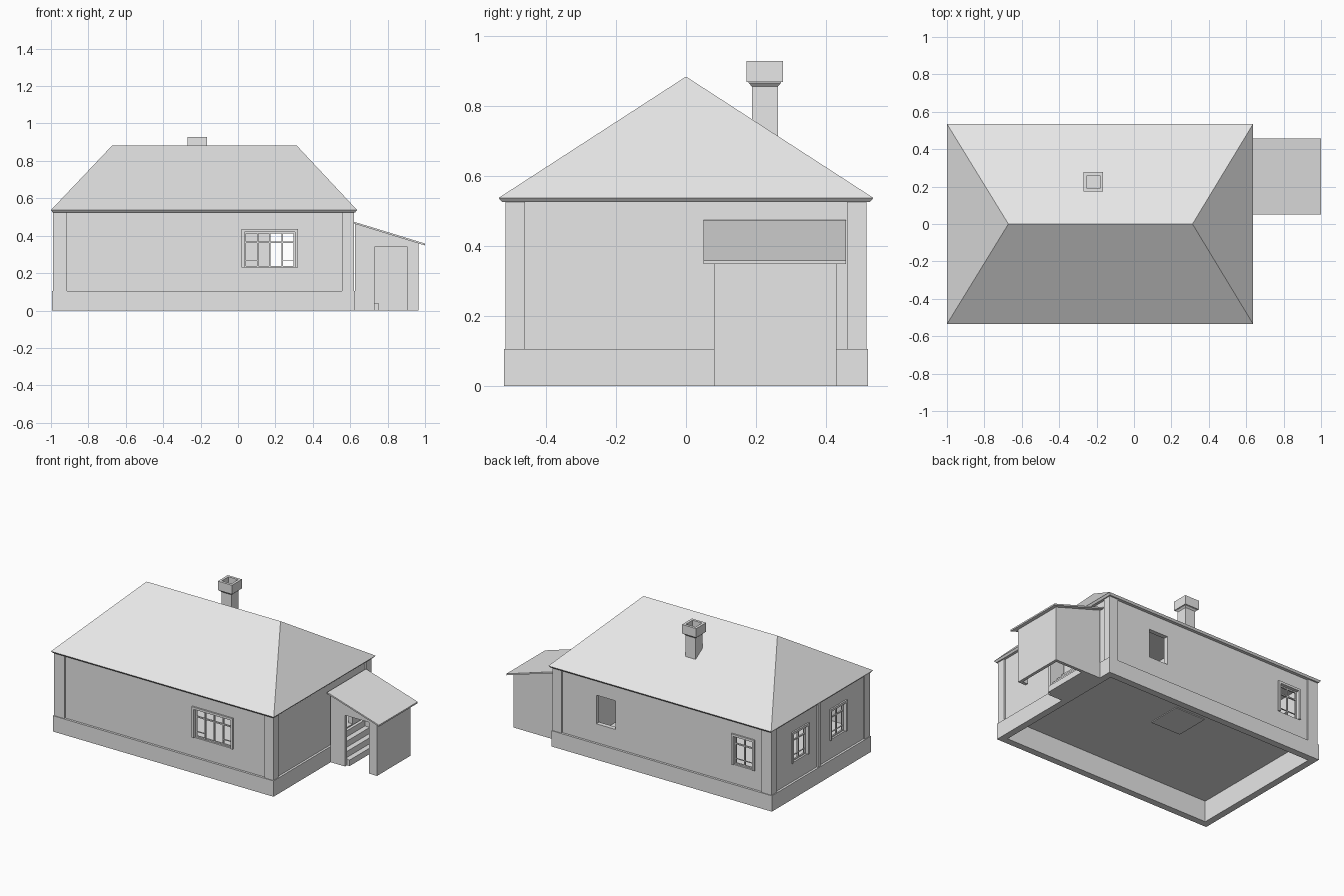
import bpy, bmesh

cube = bpy.data.objects.get("Cube")
if cube:
    bpy.data.objects.remove(cube, do_unlink=True)

grey = bpy.data.materials.new("plain_grey")
grey.use_nodes = True
grey.diffuse_color = (0.8, 0.8, 0.8, 1)
grey.node_tree.nodes["Principled BSDF"].inputs["Base Color"].default_value = (0.8, 0.8, 0.8, 1)


def mesh_object(name, verts, faces):
    mesh = bpy.data.meshes.new(name)
    mesh.from_pydata(verts, [], faces)
    bm = bmesh.new()
    bm.from_mesh(mesh)
    bmesh.ops.recalc_face_normals(bm, faces=bm.faces)
    bm.to_mesh(mesh)
    bm.free()
    mesh.materials.append(grey)
    obj = bpy.data.objects.new(name, mesh)
    bpy.context.collection.objects.link(obj)
    return obj


def loft(name, rings):
    """Join four-cornered rings, closing both ends."""
    verts = [v for ring in rings for v in ring]
    faces = [(0, 1, 2, 3), tuple(len(verts) - k for k in (1, 2, 3, 4))]
    for r in range(0, len(verts) - 4, 4):
        for i in range(4):
            j = (i + 1) % 4
            faces.append((r + i, r + j, r + 4 + j, r + 4 + i))
    return mesh_object(name, verts, faces)


def rect(x0, x1, y0, y1, z):
    return [(x0, y0, z), (x1, y0, z), (x1, y1, z), (x0, y1, z)]


def box(name, x0, x1, y0, y1, z0, z1):
    return loft(name, [rect(x0, x1, y0, y1, z0), rect(x0, x1, y0, y1, z1)])


def cut(obj, *bounds):
    """Subtract a box from an object."""
    cutter = box("cutter", *bounds)
    mod = obj.modifiers.new("cut", "BOOLEAN")
    mod.operation, mod.solver, mod.object = "DIFFERENCE", "EXACT", cutter
    bpy.context.view_layer.objects.active = obj
    bpy.ops.object.modifier_apply(modifier=mod.name)
    bpy.data.objects.remove(cutter, do_unlink=True)


# Main dimensions: outer wall planes and heights
WX0, WX1, WY = -0.98, 0.61, 0.505
T = 0.03
PLINTH, FLOOR, EAVE = 0.105, 0.14, 0.525
SILL, HEAD, TRANSOM = 0.23, 0.42, 0.365


def on_wall(side, u0, u1, d0, d1, z0, z1):
    """Bounds of a box placed along a wall, d measured outward from its face."""
    if side == "front":
        return u0, u1, -WY - d1, -WY - d0, z0, z1
    if side == "back":
        return u0, u1, WY + d0, WY + d1, z0, z1
    if side == "west":
        return WX0 - d1, WX0 - d0, u0, u1, z0, z1
    return WX1 + d0, WX1 + d1, u0, u1, z0, z1


# Plinth ring and walls
plinth = box("plinth", WX0 - 0.015, WX1 + 0.015, -WY - 0.015, WY + 0.015, 0, PLINTH)
cut(plinth, WX0 + T, WX1 - T, -WY + T, WY - T, -1, 1)
walls = box("walls", WX0, WX1, -WY, WY, PLINTH, EAVE)
cut(walls, WX0 + T, WX1 - T, -WY + T, WY - T, -1, 1)
box("floor", WX0 + T, WX1 - T, -WY + T, WY - T, FLOOR, FLOOR + 0.015)

# Openings: side, start, end, number of lights (0 leaves it bare)
openings = [
    ("front", 0.035, 0.305, 4),
    ("back", 0.165, 0.305, 0),
    ("back", -0.845, -0.705, 2),
    ("west", 0.13, 0.28, 2),
    ("west", -0.27, -0.12, 2),
]
for side, a, b, lights in openings:
    cut(walls, *on_wall(side, a, b, -0.1, 0.1, SILL, HEAD))
    if not lights:
        continue
    name = side + "_window"
    # Raised surround on top and both sides
    box(name + "_head", *on_wall(side, a - 0.015, b + 0.015, 0, 0.01, HEAD, HEAD + 0.015))
    for u in (a - 0.015, b):
        box(name + "_jamb", *on_wall(side, u, u + 0.015, 0, 0.01, SILL, HEAD))
    # Frame, mullions and transom
    for z in (SILL, TRANSOM - 0.004, HEAD - 0.008):
        box(name + "_rail", *on_wall(side, a, b, -0.022, -0.012, z, z + 0.008))
    for i in range(lights + 1):
        u = a + (b - a - 0.008) * i / lights
        box(name + "_mullion", *on_wall(side, u, u + 0.008, -0.021, -0.011, SILL, HEAD))
    for u, v in ((a, a + (b - a) / lights), (b - (b - a) / lights, b)):
        box(name + "_glazing_bar", *on_wall(side, u, v, -0.02, -0.013, 0.264, 0.268))

# House door inside the porch
cut(walls, *on_wall("east", 0.17, 0.33, -0.1, 0.1, FLOOR + 0.015, 0.42))

# Corner pilasters, the middle strip on the west wall
for x0, x1 in ((WX0 - 0.01, -0.915), (0.555, WX1 + 0.01)):
    for s in (-1, 1):
        y0, y1 = sorted((s * WY, s * (WY + 0.01)))
        box("corner_pilaster", x0, x1, y0, y1, PLINTH, EAVE)
for x0, x1 in ((WX0 - 0.01, WX0), (WX1, WX1 + 0.01)):
    for s in (-1, 1):
        y0, y1 = sorted((s * 0.46, s * (WY + 0.01)))
        box("corner_pilaster", x0, x1, y0, y1, PLINTH, EAVE)
box("middle_pilaster", WX0 - 0.01, WX0, 0, 0.03, PLINTH, EAVE)

# Inner partitions and stove
hall = box("hall_partition", 0.315, 0.335, -WY + T, WY - T, FLOOR, EAVE)
cut(hall, 0.2, 0.4, 0.07, 0.22, FLOOR + 0.015, 0.42)
bedroom = box("bedroom_partition", -0.41, -0.39, -WY + T, WY - T, FLOOR, EAVE)
cut(bedroom, -0.5, -0.3, -0.25, -0.1, FLOOR + 0.015, 0.42)
box("middle_partition", -0.39, 0.04, -0.01, 0.01, FLOOR, EAVE)
box("stove", -0.32, -0.1, 0.04, 0.27, FLOOR - 0.005, EAVE)

# Hipped roof
loft("roof", [
    rect(WX0 - 0.012, WX1 + 0.017, -0.525, 0.525, EAVE),
    rect(-1.0, 0.637, -0.535, 0.535, 0.537),
    rect(-0.672, 0.313, -0.0005, 0.0005, 0.883),
])

# Chimney with a flared cap and an open flue
CX, CY = -0.217, 0.225


def square(h, z):
    return rect(CX - h, CX + h, CY - h, CY + h, z)


chimney = loft("chimney", [square(0.037, 0.6), square(0.037, 0.855), square(0.046, 0.865),
                           square(0.046, 0.868), square(0.052, 0.868), square(0.052, 0.928)])
cut(chimney, CX - 0.035, CX + 0.035, CY - 0.035, CY + 0.035, 0.8, 1)

# Porch: shell with a sloped top, open inside and below
PX0, PX1, PY0, PY1 = 0.625, 0.965, 0.08, 0.43
PT = 0.02


def sloped(name, x0, x1, y0, y1, bottom, lift):
    def top(x):
        return 0.463 - (x - 0.625) * 0.307 + lift
    low = (bottom, bottom) if bottom is not None else (top(x0) - 0.01, top(x1) - 0.01)
    return loft(name, [
        [(x0, y0, low[0]), (x1, y0, low[1]), (x1, y1, low[1]), (x0, y1, low[0])],
        [(x0, y0, top(x0)), (x1, y0, top(x1)), (x1, y1, top(x1)), (x0, y1, top(x0))],
    ])


front = sloped("porch_front_wall", PX0, PX1, PY0, PY0 + PT, 0, 0)
cut(front, 0.73, 0.905, 0, 0.2, -0.1, 0.34)
sloped("porch_back_wall", PX0, PX1, PY1 - PT, PY1, 0, 0)
sloped("porch_end_wall", PX1 - PT, PX1, PY0 + PT, PY1 - PT, 0, 0)
sloped("porch_roof", 0.62, 1.0, 0.05, 0.457, None, 0.01)

# Steps up to the house door
for i in range(4):
    box("step", PX0, 0.75 - i * 0.035, PY0 + PT, PY1 - PT, i * 0.04, (i + 1) * 0.04)
